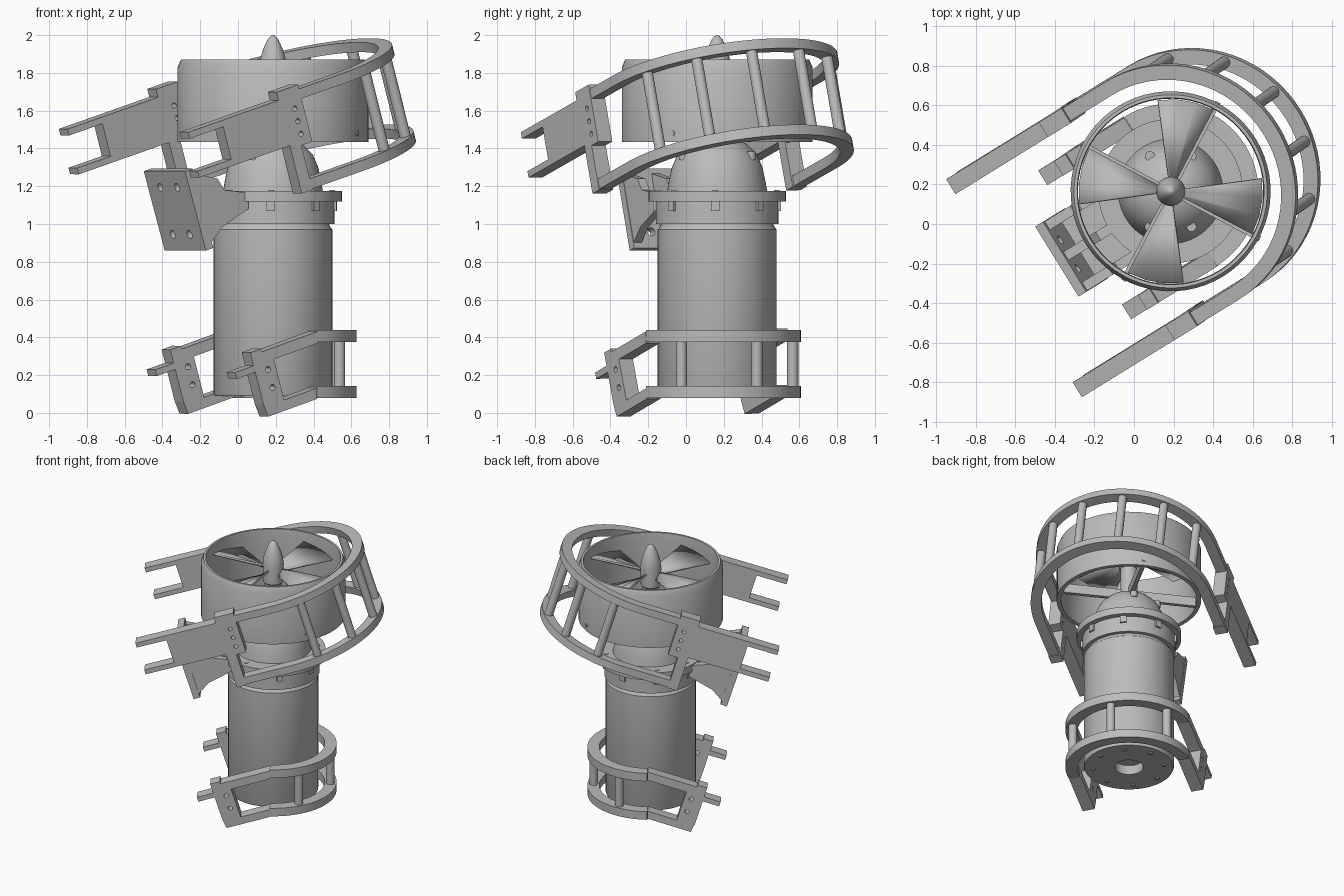
import bpy, bmesh
from math import sin, cos, pi, radians
from mathutils import Matrix, Vector

cube = bpy.data.objects.get("Cube")
if cube:
    bpy.data.objects.remove(cube, do_unlink=True)

grey = bpy.data.materials.new("plain grey")
grey.use_nodes = True
grey.diffuse_color = (0.5, 0.5, 0.5, 1)
grey.node_tree.nodes["Principled BSDF"].inputs["Base Color"].default_value = grey.diffuse_color

# Shared frames: the axis of the pod, and the guard direction (flat or sloping)
CX, CY, TURN = 0.185, 0.165, radians(31.7)
U = Vector((cos(TURN), sin(TURN), 0))
V = Vector((-sin(TURN), cos(TURN), 0))
Z = Vector((0, 0, 1))


def frame(z, slope=0.0, roll=0.0):
    e1 = (U + slope * Z).normalized()
    n = (Z - slope * U - roll * V).normalized()
    e2 = n.cross(e1)
    m = Matrix((e1, e2, n)).transposed().to_4x4()
    m.translation = (CX, CY, z)
    return m


def shade(ob):
    bpy.ops.object.select_all(action='DESELECT')
    ob.select_set(True)
    bpy.context.view_layer.objects.active = ob
    bpy.ops.object.shade_smooth_by_angle(angle=radians(35))


def make(name, bm, matrix):
    bmesh.ops.recalc_face_normals(bm, faces=bm.faces)
    bm.transform(matrix)
    mesh = bpy.data.meshes.new(name)
    bm.to_mesh(mesh)
    bm.free()
    mesh.materials.append(grey)
    ob = bpy.data.objects.new(name, mesh)
    bpy.context.collection.objects.link(ob)
    shade(ob)
    return ob


def prism(name, outline, lo, hi, matrix, upright=False):
    """Extrude an outline; upright outlines lie in the length/height plane."""
    bm = bmesh.new()
    put = (lambda p, h: (p[0], h, p[1])) if upright else (lambda p, h: (p[0], p[1], h))
    face = bm.faces.new([bm.verts.new(put(p, lo)) for p in outline])
    ext = bmesh.ops.extrude_face_region(bm, geom=[face])
    move = Vector(put((0, 0), hi - lo))
    bmesh.ops.translate(bm, vec=move, verts=[v for v in ext["geom"] if isinstance(v, bmesh.types.BMVert)])
    return make(name, bm, matrix)


def box(name, a, b, c, matrix):
    return prism(name, [(a[0], b[0]), (a[1], b[0]), (a[1], b[1]), (a[0], b[1])], c[0], c[1], matrix)


def lathe(name, profile, closed=False, steps=64):
    bm = bmesh.new()
    vs = [bm.verts.new((r, 0, z)) for r, z in profile]
    edges = [bm.edges.new(p) for p in zip(vs, vs[1:])]
    if closed:
        edges.append(bm.edges.new((vs[-1], vs[0])))
    bmesh.ops.spin(bm, geom=vs + edges, cent=(0, 0, 0), axis=(0, 0, 1), angle=2 * pi, steps=steps)
    bmesh.ops.remove_doubles(bm, verts=bm.verts, dist=1e-4)
    return make(name, bm, frame(0))


def cylinder(name, p, q, r, matrix, sides=16):
    p, q = Vector(p), Vector(q)
    bm = bmesh.new()
    bmesh.ops.create_cone(bm, cap_ends=True, segments=sides, radius1=r, radius2=r, depth=(q - p).length)
    rot = Z.rotation_difference(q - p).to_matrix().to_4x4()
    return make(name, bm, matrix @ Matrix.Translation((p + q) / 2) @ rot)


def drill(ob, p, q, r, matrix):
    cutter = cylinder("hole_cutter", p, q, r, matrix)
    cutter.hide_render = True
    mod = ob.modifiers.new("hole", 'BOOLEAN')
    mod.object, mod.solver = cutter, 'EXACT'
    bpy.context.view_layer.objects.active = ob
    bpy.ops.object.modifier_apply(modifier="hole")
    bpy.data.objects.remove(cutter, do_unlink=True)
    ob.data.shade_flat()


def strap(name, inner, outer, mid, tail, lo, hi, matrix):
    """Half ring with straight tails."""
    def arc(r, s):
        return [(mid + r * cos(s * t), r * sin(s * t)) for t in [pi * (i / 36 - 0.5) for i in range(37)]]
    end = [(tail, outer), (tail, inner)] if tail < mid else []
    start = [(tail, -inner), (tail, -outer)] if tail < mid else []
    return prism(name, arc(outer, 1) + end + arc(inner, -1) + start, lo, hi, matrix)


# Pod body, collar and dome
lathe("pod_body", [(0, 0.16), (0.1, 0.16), (0.1, 0.09), (0.31, 0.09), (0.315, 0.1), (0.315, 0.97),
                   (0.3, 0.99), (0.29, 1.03), (0, 1.03)])
lathe("collar", [(0, 1.0), (0.325, 1.0), (0.325, 1.12), (0.365, 1.12), (0.365, 1.175), (0, 1.175)])
lathe("dome", [(0, 1.17), (0.265, 1.17), (0.255, 1.23), (0.24, 1.3), (0.21, 1.37), (0.16, 1.42),
               (0.09, 1.46), (0, 1.47)])
flat = frame(0)
for i in range(8):
    t = 2 * pi * i / 8 + 0.2
    c, s = cos(t), sin(t)
    cylinder("base_bolt", (0.25 * c, 0.25 * s, 0.083), (0.25 * c, 0.25 * s, 0.1), 0.016, flat)
    cylinder("collar_bolt", (0.315 * c, 0.315 * s, 1.17), (0.315 * c, 0.315 * s, 1.179), 0.015, flat)
    box("collar_lug", (0.3, 0.338), (-0.022, 0.022), (1.07, 1.13), flat @ Matrix.Rotation(t, 4, 'Z'))
for i in range(4):
    t = radians(59.5 + 61 * (i % 2)) + pi * (i // 2)
    x, y = CX + 0.207 * cos(t), CY + 0.207 * sin(t)
    cylinder("dome_bolt", (x, y, 1.34), (x, y, 1.385), 0.025, Matrix())

# Shroud, spinner with shaft, struts and blades
lathe("shroud", [(0.475, 1.435), (0.505, 1.435), (0.505, 1.83), (0.488, 1.87), (0.472, 1.87),
                 (0.468, 1.82), (0.468, 1.6)], closed=True)
lathe("spinner", [(0, 1.42), (0.06, 1.42), (0.06, 1.68), (0.07, 1.69), (0.074, 1.82), (0.066, 1.88),
                  (0.05, 1.93), (0.03, 1.975), (0.012, 1.996), (0, 2.0)], steps=32)
for i in range(4):
    spin = Matrix.Translation((CX, CY, 0)) @ Matrix.Rotation(radians(-28 + 90 * i), 4, 'Z')
    box("strut", (0.03, 0.48), (-0.014, 0.014), (1.44, 1.51), spin)
    cylinder("shroud_bolt", (0.49, 0, 1.48), (0.51, 0, 1.48), 0.014, spin)
    spin = Matrix.Translation((CX, CY, 0)) @ Matrix.Rotation(radians(80 + 90 * i), 4, 'Z')
    bm = bmesh.new()
    rows = []
    for r in (0.05, 0.465):
        rows.append([bm.verts.new((r * cos(t), r * sin(t), 1.78 + 0.07 * t)) for t in (-0.31, -0.1, 0.1, 0.31)])
    for k in range(3):
        bm.faces.new((rows[0][k], rows[1][k], rows[1][k + 1], rows[0][k + 1]))
    blade = make("blade", bm, spin)
    blade.modifiers.new("thickness", 'SOLIDIFY').thickness = 0.014

# Upper guard: sloping straps, rods and forked arms
SLOPE = 0.3
up = frame(1.69, SLOPE, 0.015)
strap("upper_guard_top_ring", 0.57, 0.645, 0.035, -0.25, 0.048, 0.102, up)
strap("upper_guard_bottom_ring", 0.57, 0.645, 0.035, -0.3, -0.43, -0.375, up)
for i in range(6):
    t = radians(28 * (i - 2.5))
    x, y = 0.035 + 0.607 * cos(t), 0.607 * sin(t)
    cylinder("upper_guard_rod", (x, y, -0.4), (x, y, 0.075), 0.03, up)
fork = [(-0.947, 0.08), (-0.36, 0.08), (-0.36, 0.125), (-0.22, 0.125), (-0.22, -0.19), (-0.29, -0.19),
        (-0.29, -0.435), (-0.36, -0.435), (-0.36, -0.17), (-0.947, -0.17), (-0.947, -0.135),
        (-0.73, -0.135), (-0.73, 0.045), (-0.947, 0.045)]
for side, s in (("left", 1), ("right", -1)):
    arm = prism("upper_arm_" + side, fork, s * 0.56, s * 0.648, up, True)
    for h in (0.01, -0.06, -0.13):
        drill(arm, (-0.275, s * 0.5, h), (-0.275, s * 0.7, h), 0.014, up)

# Lower guard: level straps and rods with sloping arms
strap("lower_guard_top_ring", 0.36, 0.443, 0, 0, 0.376, 0.438, flat)
strap("lower_guard_bottom_ring", 0.36, 0.443, 0, 0, 0.08, 0.142, flat)
for deg in (-60, 0, 60):
    x, y = 0.4 * cos(radians(deg)), 0.4 * sin(radians(deg))
    cylinder("lower_guard_rod", (x, y, 0.1), (x, y, 0.4), 0.03, flat)
low = frame(0.26, 0.31, 0.02)
prong = [(-0.5, 0.115), (-0.38, 0.115), (-0.38, 0.188), (-0.31, 0.188), (-0.31, 0.171), (0.052, 0.171),
         (0.035, 0.111), (-0.25, 0.111), (-0.25, -0.115), (-0.036, -0.115), (-0.053, -0.17),
         (-0.37, -0.17), (-0.38, -0.1), (-0.38, 0.08), (-0.5, 0.08)]
for side, s in (("left", 1), ("right", -1)):
    arm = prism("lower_arm_" + side, prong, s * 0.356, s * 0.443, low, True)
    for h in (0.07, -0.03):
        drill(arm, (-0.3, s * 0.3, h), (-0.3, s * 0.5, h), 0.016, low)

# Mounting bracket: drilled sloping plate carried by gussets from the collar
mount = frame(1.07, 0.31)
plate = box("mount_plate", (-0.583, -0.535), (-0.208, 0.208), (-0.04, 0.4), mount)
for y in (-0.085, 0.085):
    for h in (0.05, 0.31):
        drill(plate, (-0.7, y, h), (-0.4, y, h), 0.023, mount)
gusset = [(-0.64, 1.27), (-0.47, 1.24), (-0.43, 1.18), (-0.28, 1.165), (-0.28, 1.08),
          (-0.44, 0.985), (-0.54, 0.865)]
for y in (-0.18, 0, 0.18):
    prism("mount_gusset", gusset, y - 0.025, y + 0.025, flat, True)
box("mount_web", (-0.55, -0.28), (-0.2, 0.2), (1.09, 1.15), flat)
